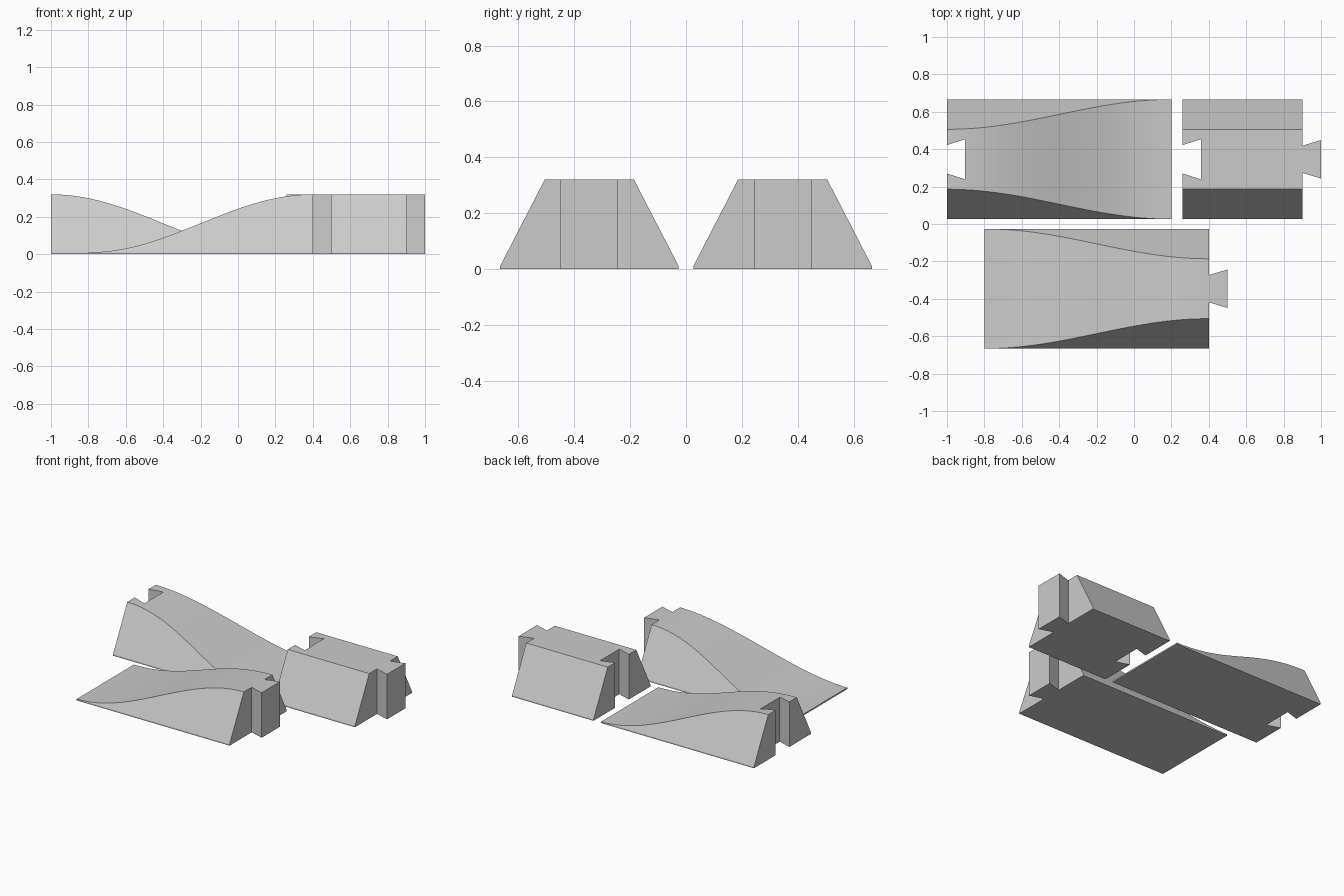
import bpy, bmesh, math

if "Cube" in bpy.data.objects:
    bpy.data.objects.remove(bpy.data.objects["Cube"])

H, LIP = 0.32, 0.01          # full height, thickness of the thin edge
BASE, TOP = 0.32, 0.16       # half widths at the bottom and the top
ROW = 0.346                  # distance of each row from the centre line

grey = bpy.data.materials.new("plain grey")
grey.diffuse_color = (0.6, 0.6, 0.6, 1)
grey.use_nodes = True
grey.node_tree.nodes["Principled BSDF"].inputs["Base Color"].default_value = grey.diffuse_color


def make_object(name, bm):
    bmesh.ops.remove_doubles(bm, verts=bm.verts, dist=1e-5)
    bmesh.ops.recalc_face_normals(bm, faces=bm.faces)
    me = bpy.data.meshes.new(name)
    bm.to_mesh(me)
    bm.free()
    me.materials.append(grey)
    ob = bpy.data.objects.new(name, me)
    bpy.context.collection.objects.link(ob)
    return ob


def loft(name, yc, stations):
    """Skin a trapezoid cross-section along (x, height) stations."""
    bm = bmesh.new()
    rings = []
    for x, z in stations:
        half = BASE - (BASE - TOP) * (z - LIP) / (H - LIP)
        pts = [(-BASE, 0), (BASE, 0), (BASE, LIP), (half, z), (-half, z), (-BASE, LIP)]
        rings.append([bm.verts.new((x, yc + y, h)) for y, h in pts])
    for a, b in zip(rings, rings[1:]):
        for i in range(6):
            j = (i + 1) % 6
            bm.faces.new((a[i], a[j], b[j], b[i]))
    bm.faces.new(rings[0])
    bm.faces.new(rings[-1])
    return make_object(name, bm)


def dovetail(name, x0, x1, yc, w0, w1, z0, z1):
    """Upright prism widening from half width w0 at x0 to w1 at x1."""
    bm = bmesh.new()
    plan = [(x0, yc - w0), (x1, yc - w1), (x1, yc + w1), (x0, yc + w0)]
    lo = [bm.verts.new((x, y, z0)) for x, y in plan]
    hi = [bm.verts.new((x, y, z1)) for x, y in plan]
    bm.faces.new(lo)
    bm.faces.new(hi)
    for i in range(4):
        j = (i + 1) % 4
        bm.faces.new((lo[i], lo[j], hi[j], hi[i]))
    return make_object(name, bm)


def combine(ob, tool, operation):
    m = ob.modifiers.new("joint", 'BOOLEAN')
    m.object, m.operation, m.solver = tool, operation, 'EXACT'
    activate(ob)
    bpy.ops.object.modifier_apply(modifier=m.name)
    bpy.data.objects.remove(tool)


def activate(ob):
    bpy.ops.object.select_all(action='DESELECT')
    ob.select_set(True)
    bpy.context.view_layer.objects.active = ob


def add_socket(ob, x, yc):
    combine(ob, dovetail("socket_cutter", x - 0.02, x + 0.097, yc, 0.07, 0.107, -0.1, 0.5),
            'DIFFERENCE')


def add_tenon(ob, x, yc):
    combine(ob, dovetail("tenon", x, x + 0.1, yc, 0.0725, 0.103, 0, H), 'UNION')


def ramp_stations(x0, x1, rising, n=40):
    out = []
    for i in range(n + 1):
        t = i / n
        s = 0.5 - 0.5 * math.cos(math.pi * t)
        z = LIP + (H - LIP) * (s if rising else 1 - s)
        out.append((x0 + (x1 - x0) * t if i < n else x1, H if z > H - 1e-6 else z))
    return out


# Falling ramp with a socket at its high end
down_ramp = loft("down_ramp", ROW, ramp_stations(-1, 0.2, False))
add_socket(down_ramp, -1, ROW)

# Rising ramp with a tenon at its high end
up_ramp = loft("up_ramp", -ROW, ramp_stations(-0.8, 0.4, True))
add_tenon(up_ramp, 0.4, -ROW)

# Straight connecting block with a socket and a tenon
block = loft("straight_block", ROW, [(0.26, H), (0.9, H)])
add_socket(block, 0.26, ROW)
add_tenon(block, 0.9, ROW)

# Smooth the curved tops, keep every corner crisp
for ob in (down_ramp, up_ramp, block):
    activate(ob)
    bpy.ops.object.shade_smooth_by_angle(angle=math.radians(15))
